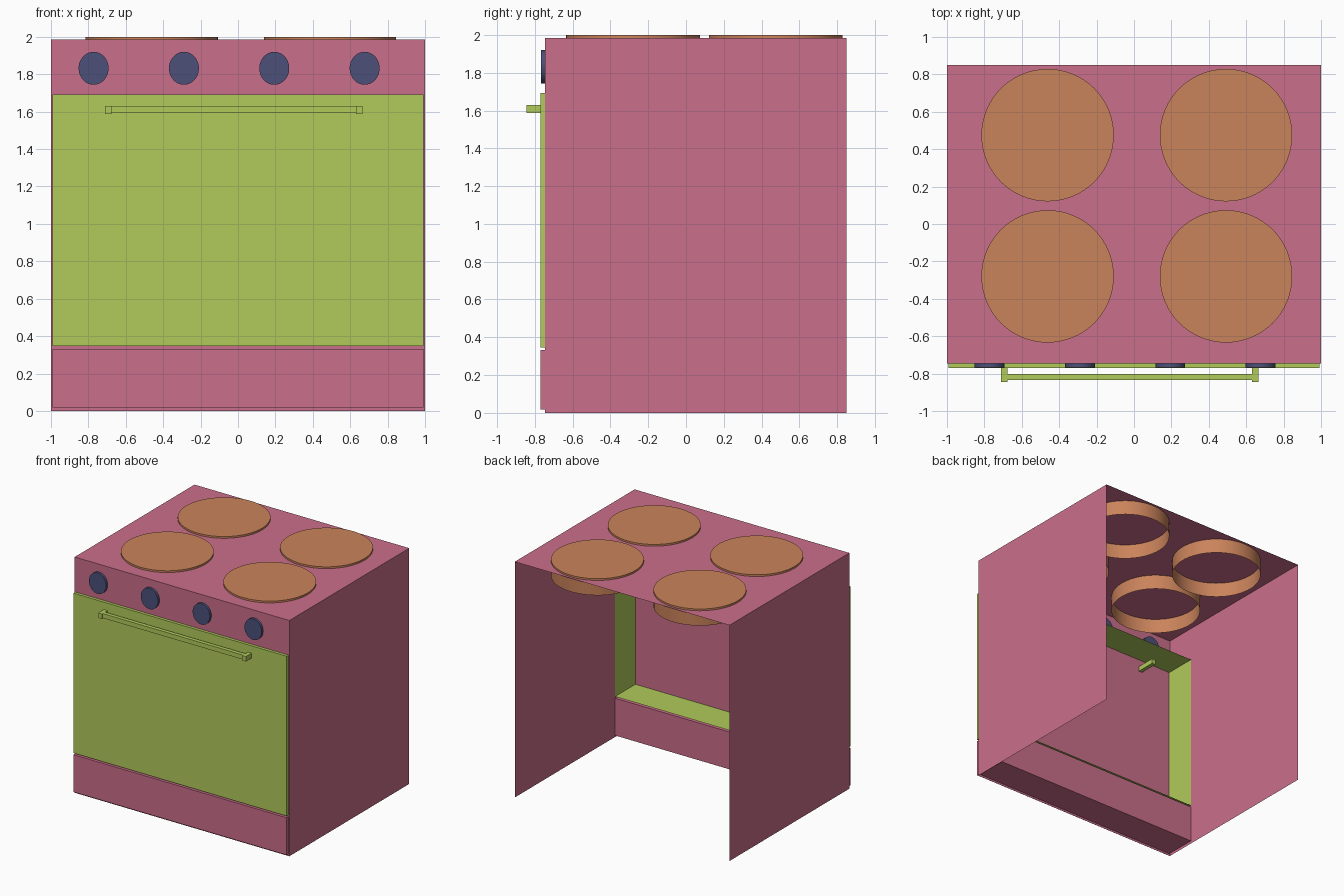
import bpy, bmesh
from mathutils import Matrix, Vector

if "Cube" in bpy.data.objects:
    bpy.data.objects.remove(bpy.data.objects["Cube"], do_unlink=True)


def material(name, rgb):
    col = [(c / 255 / 12.92 if c < 11 else ((c / 255 + 0.055) / 1.055) ** 2.4) for c in rgb] + [1]
    m = bpy.data.materials.new(name)
    m.use_nodes = True
    m.diffuse_color = col
    bsdf = m.node_tree.nodes["Principled BSDF"]
    bsdf.inputs["Base Color"].default_value = col
    bsdf.inputs["Roughness"].default_value = 0.8
    return m


pink = material("pink enamel", (202, 110, 138))
green = material("lime green", (177, 202, 91))
orange = material("copper orange", (202, 131, 91))
blue = material("slate blue", (76, 80, 121))

BACK, DOWN = Vector((0, 1, 0)), Vector((0, 0, -1))


def finish(bm, name, mat):
    mesh = bpy.data.meshes.new(name)
    bm.to_mesh(mesh)
    bm.free()
    mesh.materials.append(mat)
    obj = bpy.data.objects.new(name, mesh)
    bpy.context.collection.objects.link(obj)
    return obj


def remove_sides(bm, directions):
    bm.normal_update()
    gone = [f for f in bm.faces if any(f.normal.dot(d) > 0.9 for d in directions)]
    bmesh.ops.delete(bm, geom=gone, context="FACES")


def box(name, mat, x, y, z, open_sides=()):
    """Box from (low, high) ranges; the listed sides are left open."""
    bm = bmesh.new()
    size = [r[1] - r[0] for r in (x, y, z)]
    centre = [(r[0] + r[1]) / 2 for r in (x, y, z)]
    bmesh.ops.create_cube(bm, size=1, matrix=Matrix.Translation(centre) @ Matrix.Diagonal(size + [1]))
    remove_sides(bm, open_sides)
    return finish(bm, name, mat)


def disc(name, mat, centre, radii, depth, turn, open_sides=()):
    """Round part, turned from the z axis, with smooth walls."""
    bm = bmesh.new()
    bmesh.ops.create_cone(bm, cap_ends=True, segments=64, radius1=1, radius2=1, depth=depth,
                          matrix=Matrix.Translation(centre) @ turn @ Matrix.Diagonal((*radii, 1, 1)))
    remove_sides(bm, open_sides)
    for f in bm.faces:
        f.smooth = len(f.verts) == 4
    for e in bm.edges:
        e.smooth = all(f.smooth for f in e.link_faces) and len(e.link_faces) == 2
    return finish(bm, name, mat)


# Thin shell, open at the back and underneath
box("body", pink, (-1, 1), (-0.745, 0.85), (0, 1.985), (BACK, DOWN))

# Drawer and the hollow oven door
box("drawer", pink, (-0.993, 0.993), (-0.77, -0.475), (0.018, 0.332))
box("oven_door", green, (-0.993, 0.993), (-0.77, -0.475), (0.346, 1.692), (BACK,))

# Door handle
box("handle_bar", green, (-0.69, 0.645), (-0.835, -0.802), (1.592, 1.63))
for side, x in (("right", -0.693), ("left", 0.648)):
    box("handle_post_" + side, green, (x - 0.017, x + 0.017), (-0.845, -0.58), (1.588, 1.63))

# Control knobs
for i in range(4):
    disc(f"knob_{i + 1}", blue, (-0.772 + 0.483 * i, -0.733, 1.832), (0.08, 0.088), 0.066,
         Matrix.Rotation(1.5708, 4, "X"))

# Burners, hollow from below
for row, y in (("front", -0.28), ("rear", 0.475)):
    for side, x in (("right", -0.462), ("left", 0.492)):
        disc(f"burner_{row}_{side}", orange, (x, y, 1.93), (0.354, 0.354), 0.14, Matrix(), (DOWN,))
